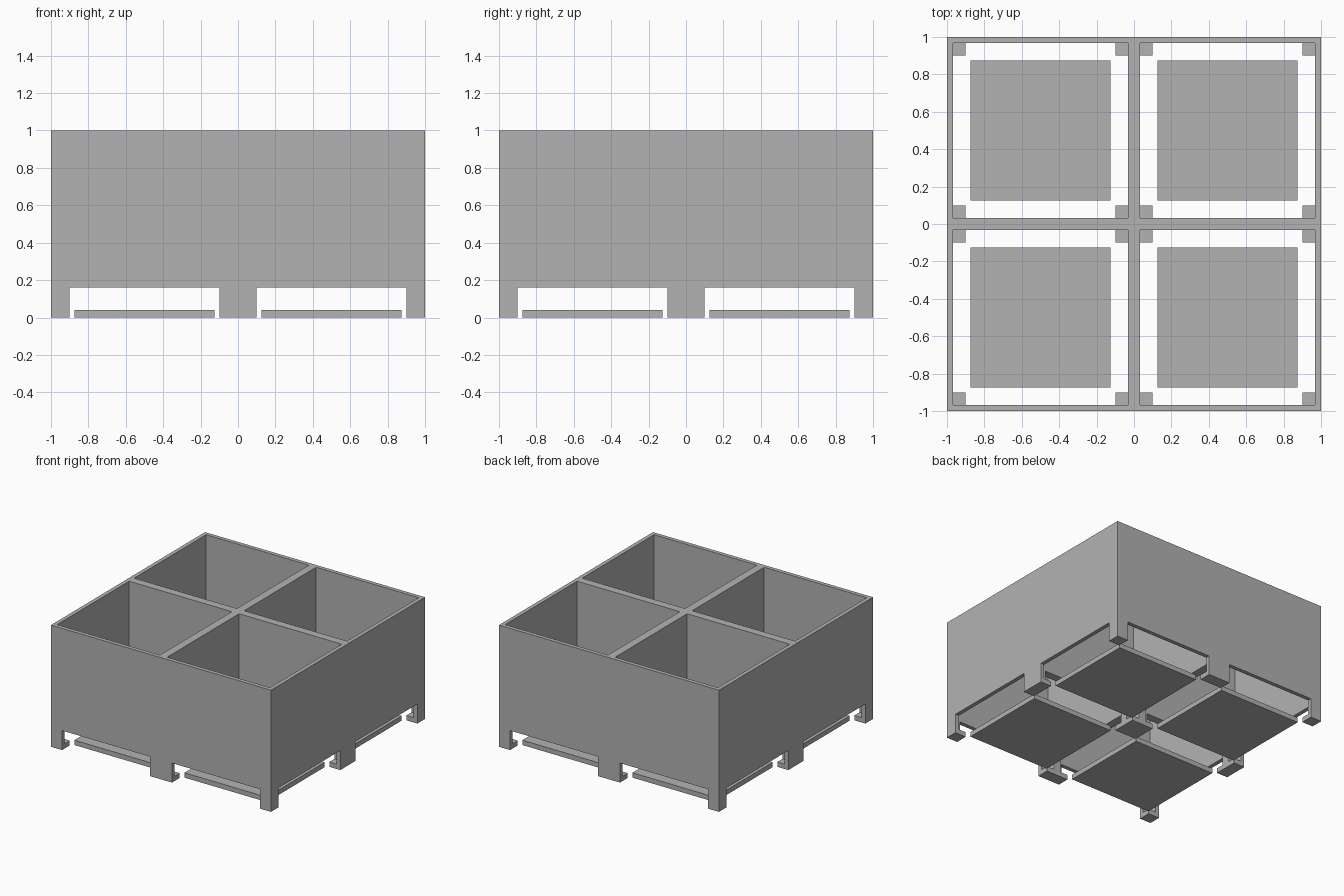
import bpy
import bmesh
from mathutils import Vector

cube = bpy.data.objects.get("Cube")
if cube:
    bpy.data.objects.remove(cube, do_unlink=True)

WALL = 0.033     # wall thickness
FOOT = 0.1       # foot width
PLATE = 0.04     # base plate thickness
SILL = 0.16      # height of the openings under the walls

grey = bpy.data.materials.new("plain grey")
grey.use_nodes = True
colour = (0.448, 0.448, 0.448, 1)
grey.diffuse_color = colour
grey.node_tree.nodes["Principled BSDF"].inputs["Base Color"].default_value = colour


def add_object(name, bm):
    bmesh.ops.recalc_face_normals(bm, faces=bm.faces)
    mesh = bpy.data.meshes.new(name)
    bm.to_mesh(mesh)
    bm.free()
    mesh.materials.append(grey)
    obj = bpy.data.objects.new(name, mesh)
    bpy.context.collection.objects.link(obj)
    return obj


def band(v):
    """Which zone of a compartment a coordinate falls in."""
    d = min(abs(v), 1 - abs(v))
    return "wall" if d < WALL else "foot" if d < FOOT else "open"


def is_solid(p):
    if max(abs(p.x), abs(p.y)) > 1 or not 0 < p.z < 1:
        return False
    zones = (band(p.x), band(p.y))
    if p.z > SILL:
        return "wall" in zones
    if "open" in zones:
        return False
    return p.z < PLATE or "wall" in zones


# Walls, dividers and ledged feet as one closed skin over a coarse cell grid
half = [WALL, FOOT, 1 - FOOT, 1 - WALL, 1]
plan = sorted([-v for v in half] + half)
axes = [plan, plan, [0, PLATE, SILL, 1]]
bm = bmesh.new()
for i in range(len(plan) - 1):
    for j in range(len(plan) - 1):
        for k in range(len(axes[2]) - 1):
            lo = Vector((plan[i], plan[j], axes[2][k]))
            hi = Vector((plan[i + 1], plan[j + 1], axes[2][k + 1]))
            mid = (lo + hi) / 2
            if not is_solid(mid):
                continue
            for axis in range(3):
                u, v = (axis + 1) % 3, (axis + 2) % 3
                for end, step in ((lo, -0.001), (hi, 0.001)):
                    probe = mid.copy()
                    probe[axis] = end[axis] + step
                    if is_solid(probe):
                        continue
                    corners = []
                    for a, b in ((lo, lo), (hi, lo), (hi, hi), (lo, hi)):
                        c = end.copy()
                        c[u], c[v] = a[u], b[v]
                        corners.append(bm.verts.new(c))
                    if step < 0:
                        corners.reverse()
                    bm.faces.new(corners)
bmesh.ops.remove_doubles(bm, verts=bm.verts, dist=0.0001)
add_object("divided_box_with_feet", bm)

# Loose square base plate under each compartment
for side, x in (("right", -0.5), ("left", 0.5)):
    for end, y in (("front", -0.5), ("back", 0.5)):
        bm = bmesh.new()
        bmesh.ops.create_cube(bm, size=1)
        bmesh.ops.scale(bm, vec=(0.75, 0.75, PLATE), verts=bm.verts)
        plate = add_object(f"base_plate_{end}_{side}", bm)
        plate.location = (x, y, PLATE / 2)
